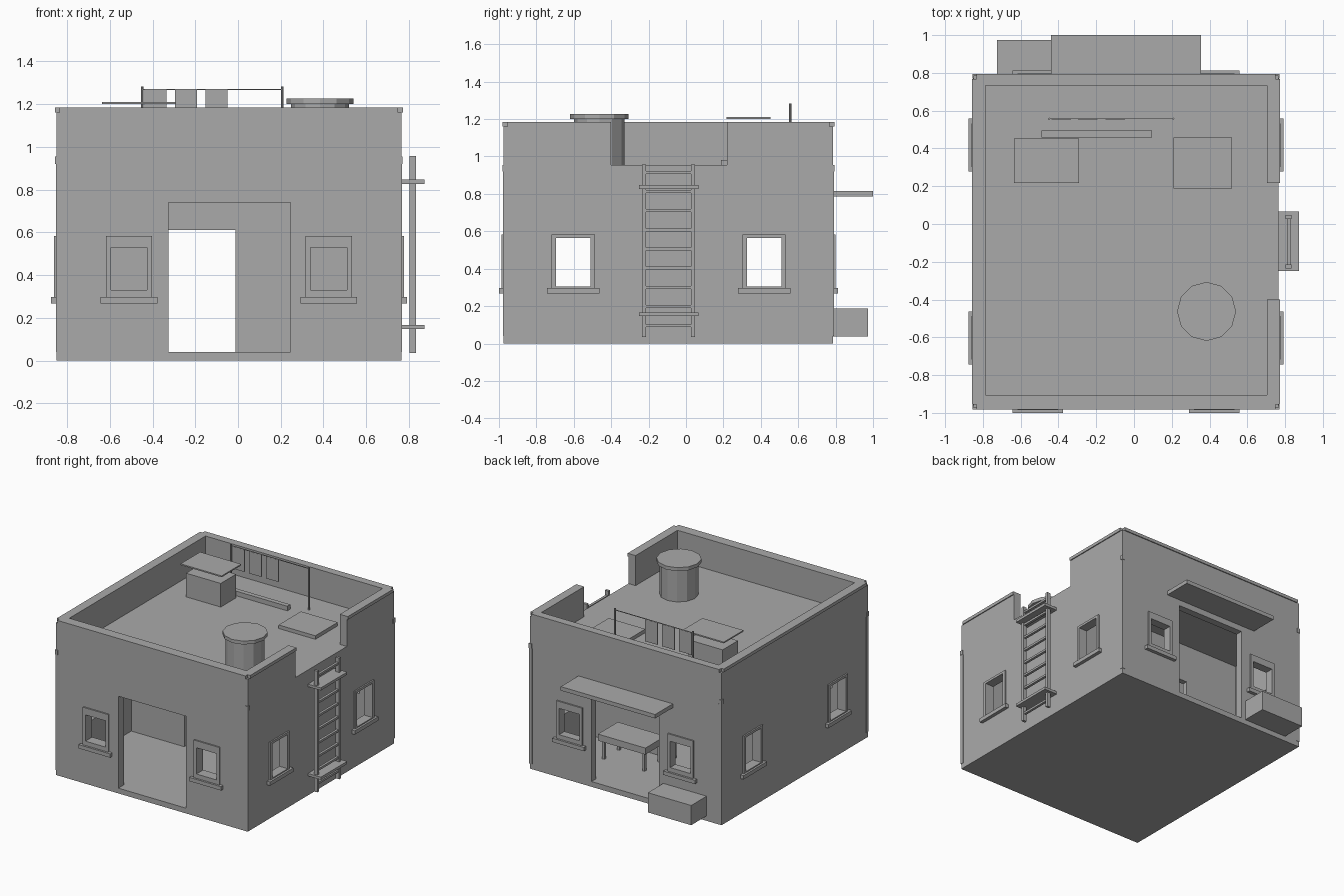
import bpy
import math
from mathutils import Vector

old = bpy.data.objects.get("Cube")
if old:
    bpy.data.objects.remove(old, do_unlink=True)

# One flat plaster colour
plaster = bpy.data.materials.new("plaster_grey")
plaster.use_nodes = True
GREY = (0.4, 0.4, 0.4, 1)
plaster.diffuse_color = GREY
plaster.node_tree.nodes["Principled BSDF"].inputs["Base Color"].default_value = GREY


def box(name, x, y, z):
    """Box from (min, max) pairs on each axis."""
    bpy.ops.mesh.primitive_cube_add(size=1)
    ob = bpy.context.object
    ob.name = name
    lo, hi = (Vector(c) for c in zip(x, y, z))
    for v in ob.data.vertices:
        v.co = [lo[i] + (v.co[i] + 0.5) * (hi[i] - lo[i]) for i in range(3)]
    ob.data.materials.append(plaster)
    return ob


def cylinder(name, x, y, z, radius, sides):
    bpy.ops.mesh.primitive_cylinder_add(vertices=sides, radius=radius, depth=z[1] - z[0],
                                        location=(x, y, sum(z) / 2))
    ob = bpy.context.object
    ob.name = name
    ob.data.materials.append(plaster)
    return ob


def cut(ob, x, y, z):
    """Subtract a box from an object."""
    cutter = box("cutter", x, y, z)
    cutter.hide_render = True
    mod = ob.modifiers.new("cut", "BOOLEAN")
    mod.object = cutter
    mod.operation = "DIFFERENCE"
    mod.solver = "EXACT"
    bpy.context.view_layer.objects.active = ob
    bpy.ops.object.modifier_apply(modifier=mod.name)
    bpy.data.objects.remove(cutter, do_unlink=True)


def grow(span, d):
    return (span[0] - d, span[1] + d)


# Main dimensions
X, Y = (-0.85, 0.765), (-0.975, 0.787)
IN_X, IN_Y = (-0.787, 0.705), (-0.905, 0.733)
FLOOR, CEILING, ROOF, TOP = 0.04, 0.9, 0.955, 1.184
FAR = (-2, 2)
DOOR = (-0.325, 0.245)
NOTCH = (-0.4, 0.218)
FRONT_WINDOWS = [(-0.595, -0.425), (0.34, 0.51)]
SIDE_WINDOWS = [(-0.695, -0.51), (0.325, 0.51)]
FRONT_Z, SIDE_Z, FRAME_Z = (0.33, 0.53), (0.305, 0.565), (0.295, 0.583)

# Hollow ground storey with aligned doors and windows
walls = box("walls", X, Y, (0, ROOF))
cut(walls, IN_X, IN_Y, (FLOOR, CEILING))
cut(walls, DOOR, FAR, (FLOOR, 0.74))
for span in FRONT_WINDOWS:
    cut(walls, span, FAR, FRONT_Z)
for span in SIDE_WINDOWS:
    cut(walls, FAR, span, SIDE_Z)

# Parapet and its coping, open beside the ladder
parapet = box("parapet", X, Y, (ROOF, 1.16))
coping = box("coping", grow(X, 0.007), grow(Y, 0.007), (1.16, TOP))
for ring in (parapet, coping):
    cut(ring, IN_X, IN_Y, (0.5, 2))
    cut(ring, (0.6, 2), NOTCH, (0.5, 2))
for cx in X:
    for cy in Y:
        cut(coping, grow((cx, cx), 0.015), grow((cy, cy), 0.02), (1, 2))

# Corner beads with a collar at the top
for i, cx in enumerate(X):
    for j, cy in enumerate(Y):
        sx, sy = (1 if i else -1), (1 if j else -1)
        for name, z, out, inn in (("corner_bead", (FLOOR, 0.92), 0.003, 0.022),
                                  ("corner_collar", (0.92, ROOF), 0.006, 0.018)):
            box(name, sorted((cx + sx * out, cx - sx * inn)),
                sorted((cy + sy * out, cy - sy * inn)), z)


def window(name, span, z, wall, sign, on_side):
    """Frame bars and sill around an opening on one wall."""
    outer = grow(span, 0.023)
    depth = sorted((wall + sign * 0.011, wall - sign * 0.03))
    sill = sorted((wall + sign * 0.026, wall - sign * 0.01))

    def bar(part, along, across, height):
        if on_side:
            box(name + part, across, along, height)
        else:
            box(name + part, along, across, height)

    bar("_left_jamb", (outer[0], span[0]), depth, FRAME_Z)
    bar("_right_jamb", (span[1], outer[1]), depth, FRAME_Z)
    bar("_head", span, depth, (z[1], FRAME_Z[1]))
    bar("_foot", span, depth, (FRAME_Z[0], z[0]))
    bar("_sill", grow(span, 0.048), sill, (0.268, 0.297))


for sign, i in ((-1, 0), (1, 1)):
    for span in FRONT_WINDOWS:
        window("back_window" if i else "front_window", span, FRONT_Z, Y[i], sign, False)
    for span in SIDE_WINDOWS:
        window("left_window" if i else "right_window", span, SIDE_Z, X[i], sign, True)

# Interior partitions with a doorway, and a low table
for y in ((-0.16, -0.12), (0.13, 0.17)):
    partition = box("partition", IN_X, y, (FLOOR, CEILING))
    cut(partition, (-0.34, -0.012), FAR, (FLOOR - 0.01, 0.61))
box("table_top", (0.02, 0.42), (0.22, 0.46), (0.18, 0.23))
for x in (0.04, 0.38):
    for y in (0.24, 0.42):
        box("table_leg", (x, x + 0.02), (y, y + 0.02), (FLOOR, 0.18))

# Back awning and bin
box("awning", (-0.44, 0.355), (0.78, 1.0), (0.785, 0.815))
box("back_bin", (-0.725, -0.36), (0.78, 0.973), (0.038, 0.188))

# Ladder on the left wall
for y in (-0.235, 0.027):
    box("ladder_rail", (0.803, 0.834), (y, y + 0.02), (0.035, 0.957))
for i in range(9):
    z = 0.095 + 0.1025 * i
    box("ladder_rung", (0.809, 0.828), (-0.22, 0.032), grow((z, z), 0.008))
for z in (0.157, 0.837):
    box("ladder_bracket", (0.76, 0.873), (-0.25, 0.067), grow((z, z), 0.01))

# Water tank
cylinder("tank_body", 0.384, -0.463, (ROOF - 0.01, 1.2), 0.135, 12).rotation_euler.z = math.pi / 2
cylinder("tank_lid", 0.384, -0.463, (1.2, 1.226), 0.156, 12).rotation_euler.z = math.pi / 2

# Roof box with a shade panel, beam and hatch
box("roof_box", (-0.61, -0.317), (0.245, 0.43), (ROOF - 0.01, 1.135))
box("shade_panel", (-0.636, -0.29), (0.217, 0.453), (1.2, 1.21))
box("roof_beam", (-0.49, 0.095), (0.458, 0.494), (ROOF - 0.01, 0.99))
box("roof_hatch", (0.21, 0.52), (0.188, 0.457), (ROOF - 0.01, 0.982))

# Clothes line
for x in (-0.449, 0.208):
    cylinder("line_pole", x, 0.557, (ROOF - 0.01, 1.282), 0.006, 8)
box("clothes_line", (-0.449, 0.208), (0.555, 0.559), (1.267, 1.272))
for x in (-0.438, -0.296, -0.152):
    box("hanging_cloth", (x, x + 0.104), (0.554, 0.56), (1.1, 1.267))
